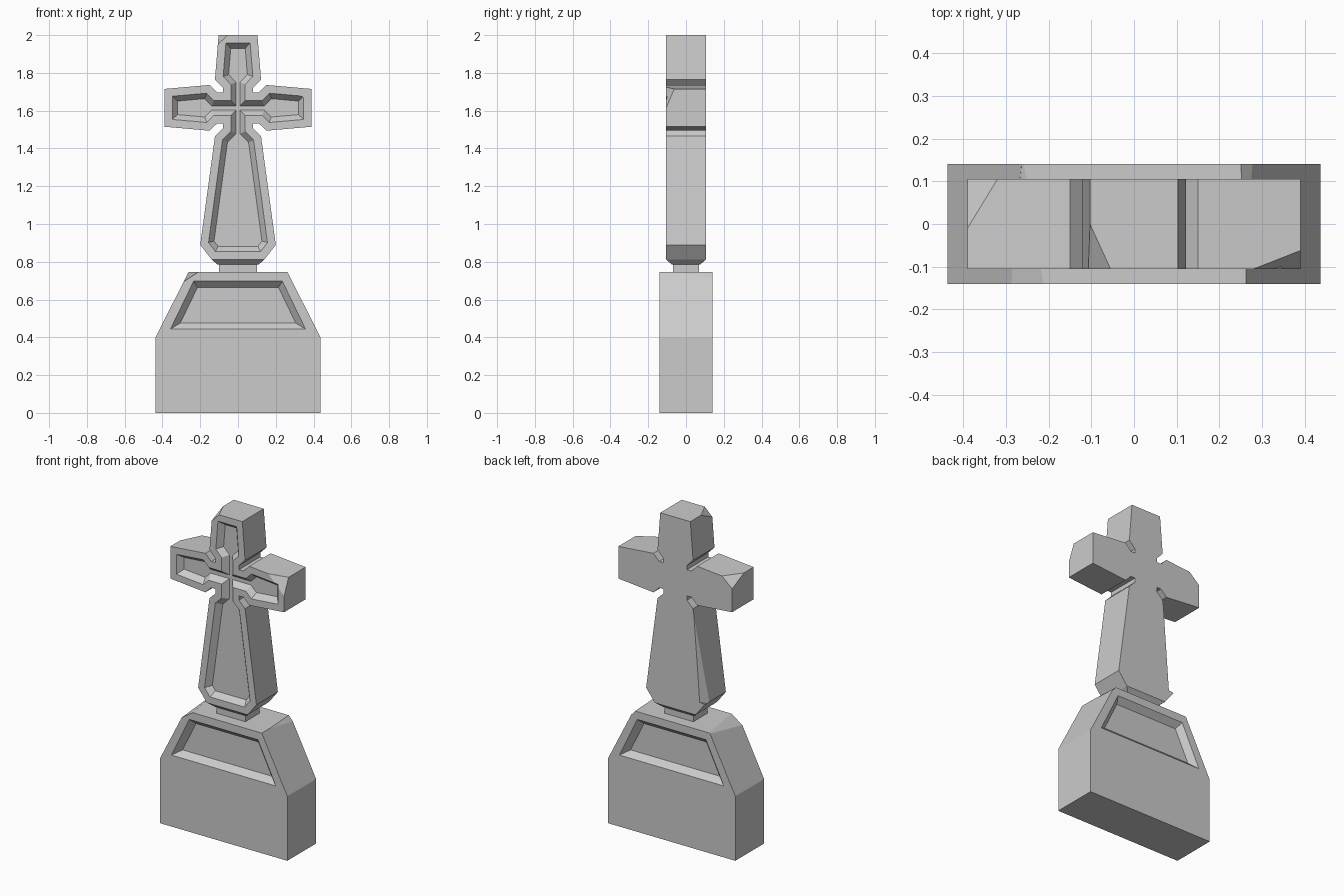
import bpy, bmesh
from mathutils import Vector

if "Cube" in bpy.data.objects:
    bpy.data.objects.remove(bpy.data.objects["Cube"])


def mirrored(half):
    """Close a right-hand half profile (bottom to top) into a full outline."""
    return half + [(-x, z) for x, z in reversed(half)]


def inset(pts, d):
    """Mitred inward offset of a counter-clockwise outline."""
    out = []
    for i, p in enumerate(pts):
        a, b, c = Vector(pts[i - 1]), Vector(p), Vector(pts[(i + 1) % len(pts)])
        e, f = (b - a).normalized(), (c - b).normalized()
        n, m = Vector((-e.y, e.x)), Vector((-f.y, f.x))
        out.append(tuple(b + (n + m) * d / (1 + n.dot(m))))
    return out


def loft(name, loops):
    """Skin a list of matching 3D loops and cap both ends."""
    bm = bmesh.new()
    rings = [[bm.verts.new(p) for p in loop] for loop in loops]
    for r, s in zip(rings, rings[1:]):
        for i in range(len(r)):
            j = (i + 1) % len(r)
            bm.faces.new((r[i], r[j], s[j], s[i]))
    bm.faces.new(rings[0])
    bm.faces.new(rings[-1])
    bmesh.ops.recalc_face_normals(bm, faces=bm.faces)
    me = bpy.data.meshes.new(name)
    bm.to_mesh(me)
    bm.free()
    ob = bpy.data.objects.new(name, me)
    bpy.context.collection.objects.link(ob)
    return ob


def at_y(pts, y):
    return [(x, y, z) for x, z in pts]


def rect(x, y, z):
    return [(-x, -y, z), (x, -y, z), (x, y, z), (-x, y, z)]


def chip(ob, *tri):
    """Break off the corner lying outside the plane of three points."""
    p = [Vector(t) for t in tri]
    c = sum(p, Vector()) / 3
    n = (p[1] - p[0]).cross(p[2] - p[0]).normalized()
    if n.dot(c - Vector((0, 0, c.z - 0.05))) < 0:
        n = -n
    face = [c + (q - c) * 1.2 for q in p]
    cutter = loft("chip_cutter", [face, [q + n * 0.12 for q in face]])
    cutter.hide_render = True
    mod = ob.modifiers.new("chip", 'BOOLEAN')
    mod.operation, mod.solver, mod.object = 'DIFFERENCE', 'EXACT', cutter
    dg = bpy.context.evaluated_depsgraph_get()
    me = bpy.data.meshes.new_from_object(ob.evaluated_get(dg))
    ob.modifiers.clear()
    ob.data = me
    bpy.data.objects.remove(cutter)


# Plinth with sloped shoulders and a sunken panel front and back
outline = mirrored([(0.437, 0), (0.437, 0.4), (0.262, 0.745)])
panel = mirrored([(0.15, 0.443), (0.358, 0.443), (0.235, 0.697)])
floor = inset(panel, 0.033)
Y, D = 0.141, 0.035
plinth = loft("plinth", [at_y(floor, Y - D), at_y(panel, Y), at_y(outline, Y),
                         at_y(outline, -Y), at_y(panel, -Y), at_y(floor, D - Y)])
chip(plinth, (-0.212, -Y, 0.745), (-0.287, -Y, 0.695), (-0.258, Y, 0.745))
chip(plinth, (0.262, -0.07, 0.745), (0.277, Y, 0.715), (0.25, Y, 0.745))

# Neck and flared foot under the cross
loft("neck", [rect(0.1, 0.07, 0.73), rect(0.1, 0.07, 0.79)])
loft("cross_foot", [rect(0.108, 0.075, 0.785), rect(0.14, 0.105, 0.812)])

# Cross with flared arms, notched inner corners and a sunken front
cross_outline = mirrored([
    (0.14, 0.812), (0.2, 0.89), (0.122, 1.465), (0.08, 1.507), (0.08, 1.533),
    (0.11, 1.533), (0.15, 1.494), (0.39, 1.515), (0.39, 1.715), (0.15, 1.736),
    (0.11, 1.696), (0.08, 1.696), (0.08, 1.722), (0.122, 1.765), (0.103, 2.0)])
Y = 0.105
cross = loft("cross", [at_y(cross_outline, Y), at_y(cross_outline, -Y),
                       at_y(inset(cross_outline, 0.042), -Y),
                       at_y(inset(cross_outline, 0.07), D - Y)])

# Weathered corners of the cross
chip(cross, (-0.107, -Y, 1.95), (-0.055, -Y, 2.0), (-0.103, 0, 2.0))
chip(cross, (0.28, -Y, 1.725), (0.39, -0.062, 1.715), (0.39, -Y, 1.615))
chip(cross, (-0.39, -0.01, 1.715), (-0.32, Y, 1.721), (-0.39, Y, 1.66))
chip(cross, (-0.128, Y, 1.42), (-0.165, Y, 0.93), (-0.197, 0.06, 0.91))
